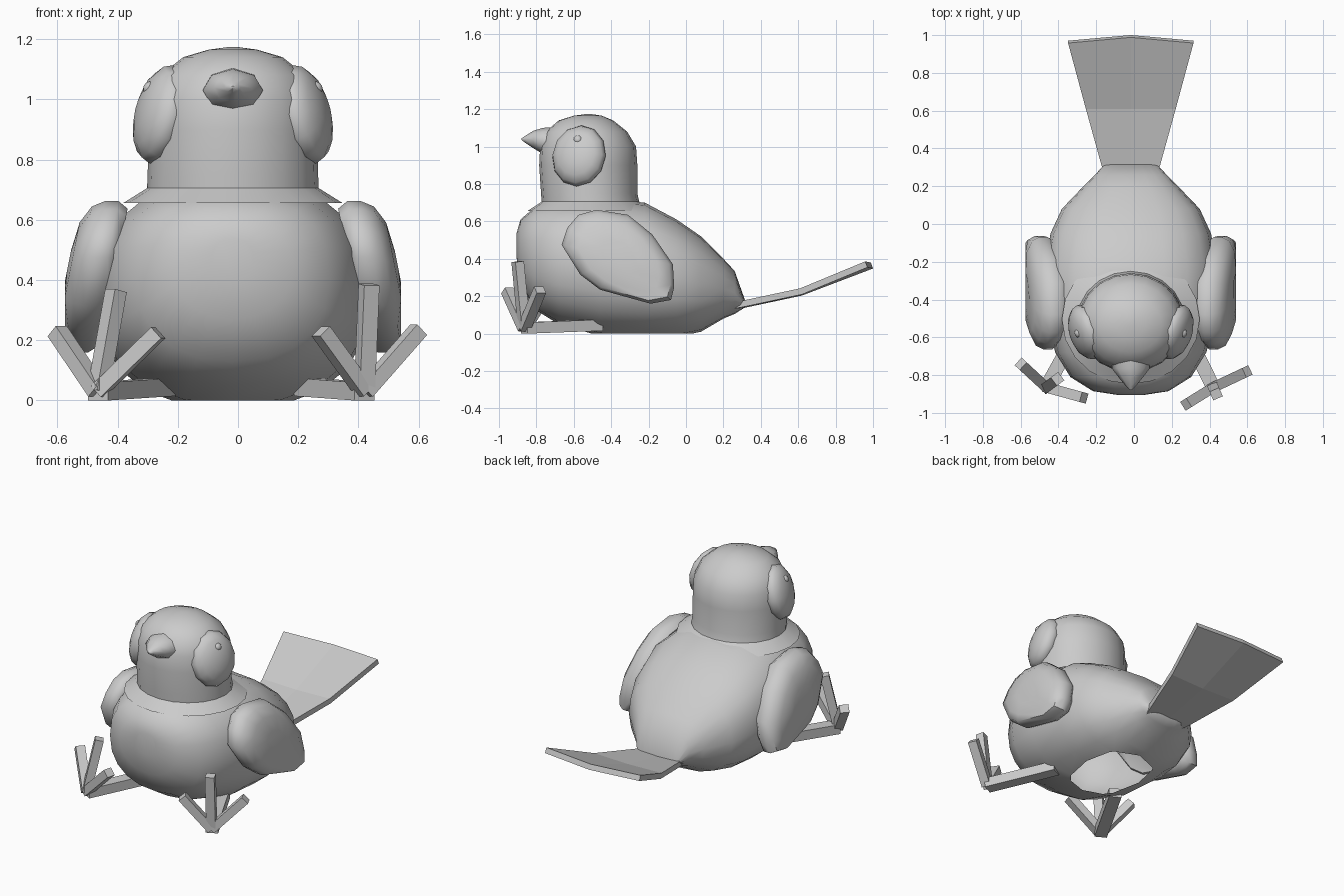
import bpy, bmesh, math
from mathutils import Vector, Matrix

if "Cube" in bpy.data.objects:
    bpy.data.objects.remove(bpy.data.objects["Cube"])

CX = -0.017  # symmetry plane of the bird


def finish(name, bm, angle=40):
    bmesh.ops.recalc_face_normals(bm, faces=bm.faces)
    me = bpy.data.meshes.new(name)
    bm.to_mesh(me)
    bm.free()
    ob = bpy.data.objects.new(name, me)
    bpy.context.collection.objects.link(ob)
    bpy.ops.object.select_all(action='DESELECT')
    ob.select_set(True)
    bpy.context.view_layer.objects.active = ob
    if angle:
        bpy.ops.object.shade_smooth_by_angle(angle=math.radians(angle))
    return ob


def loft(name, rings, angle=40, cuts=(), cap_start=True):
    bm = bmesh.new()
    vs = [[bm.verts.new(p) for p in r] for r in rings]
    n = len(rings[0])
    for a, b in zip(vs, vs[1:]):
        for i in range(n):
            bm.faces.new((a[i], a[(i + 1) % n], b[(i + 1) % n], b[i]))
    if cap_start:
        bm.faces.new(vs[0])
    bm.faces.new(vs[-1])
    for z, up in cuts:  # slice off everything beyond height z
        bmesh.ops.bisect_plane(bm, geom=bm.verts[:] + bm.edges[:] + bm.faces[:],
                               plane_co=(0, 0, z), plane_no=(0, 0, up), clear_outer=True)
    return finish(name, bm, angle)


def spow(v, e):
    return math.copysign(abs(v) ** (2 / e), v)


def y_ring(y, z0, z1, hx, n=20, e_top=2.0, e_low=2.0):
    # upright cross-section at y
    pts = []
    for i in range(n):
        t = 2 * math.pi * i / n
        s, c = math.sin(t), math.cos(t)
        e = e_top if s > 0 else e_low
        pts.append((CX + hx * spow(c, e), y, (z0 + z1) / 2 + (z1 - z0) / 2 * spow(s, e)))
    return pts


def z_ring(z, y0, y1, hx, n=20):
    # level cross-section at z
    return [(CX + hx * math.cos(2 * math.pi * i / n),
             (y0 + y1) / 2 + (y1 - y0) / 2 * math.sin(2 * math.pi * i / n), z) for i in range(n)]


# Body, from breast to rump, open underneath and at the neck
body = [(-.905, .40, .54, .07), (-.885, .27, .61, .20), (-.81, .13, .675, .32),
        (-.68, .05, .707, .40), (-.46, -.012, .725, .455), (-.22, -.03, .70, .455),
        (-.05, -.018, .61, .425), (.08, .01, .52, .365), (.20, .08, .40, .25),
        (.26, .105, .335, .19), (.315, .14, .18, .14)]
loft("body", [y_ring(*r, e_top=2.5 if r[0] > -.85 else 2.1, e_low=2.3 if r[0] > -.85 else 2.1)
              for r in body], 70, cuts=((0, -1), (.705, 1)))

# Head with neck and sloping shoulders
head = [(.655, -.848, -.16, .365), (.705, -.772, -.25, .285), (.75, -.775, -.26, .283),
        (.90, -.785, -.26, .28),
        (1.0, -.78, -.267, .275), (1.08, -.75, -.315, .24), (1.14, -.68, -.39, .165),
        (1.165, -.60, -.45, .08), (1.173, -.54, -.50, .02)]
loft("head", [z_ring(*r) for r in head], 40, cap_start=False)

# Beak
beak = [(-.70, .955, 1.105, .10), (-.765, .96, 1.10, .10), (-.815, .99, 1.085, .062),
        (-.86, 1.02, 1.057, .025), (-.88, 1.036, 1.044, .005)]
loft("beak", [y_ring(*r, n=8) for r in beak], 50)

# Wing outline (y, z) swept outwards with changing size, leaning in at the top
outline = [(-.665, .475), (-.635, .565), (-.575, .635), (-.48, .662), (-.31, .635),
           (-.18, .53), (-.07, .37), (-.063, .25), (-.08, .18), (-.19, .16),
           (-.46, .235), (-.565, .315)]
wing_steps = [(.9, -.065), (1, -.03), (1, .015), (.93, .055), (.72, .085), (.35, .095)]
for side, label in ((1, "right"), (-1, "left")):
    rings = []
    for s, d in wing_steps:
        ring = []
        for y, z in outline:
            yy, zz = -.36 + (y + .36) * s, .41 + (z - .41) * s
            ring.append((CX + side * min(.46 + d + .2 * (.41 - zz), .558), yy, zz))
        rings.append(ring)
    loft(label + "_wing", rings, 50)

    # Cheek patch and eye
    for part, pos, rad, tilt, yaw, seg in (
            ("cheek", (.238, -.572, .95), (.08, .15, .168), 14, 18, 12),
            ("eye", (.272, -.577, 1.035), (.026, .026, .026), 0, 0, 10)):
        bm = bmesh.new()
        bmesh.ops.create_uvsphere(bm, u_segments=seg, v_segments=8, radius=1)
        m = (Matrix.Translation((CX + side * pos[0], pos[1], pos[2]))
             @ Matrix.Rotation(math.radians(-yaw * side), 4, 'Z')
             @ Matrix.Rotation(math.radians(-tilt * side), 4, 'Y')
             @ Matrix.Diagonal((*rad, 1)) @ Matrix.Rotation(math.pi / 2, 4, 'Y'))
        bmesh.ops.transform(bm, matrix=m, verts=bm.verts)
        finish(label + "_" + part, bm, 50)

# Tail, a fan-shaped sheet that sweeps upwards, thickened
bm = bmesh.new()
rows = []
for y, z, hx, bow in ((.24, .165, .13, 0), (.31, .178, .155, 0), (.61, .242, .238, 0),
                      (.958, .386, .332, .03)):
    rows.append([bm.verts.new((CX + k * hx, y + bow * (1 - abs(k)), z - .006 * (1 - abs(k))))
                 for k in (-1, 0, 1)])
for a, b in zip(rows, rows[1:]):
    for i in range(2):
        bm.faces.new((a[i], a[i + 1], b[i + 1], b[i]))
tail = finish("tail", bm, 0)
mod = tail.modifiers.new("thickness", 'SOLIDIFY')
mod.thickness = .034
mod.offset = -1 if tail.data.polygons[0].normal.z > 0 else 1


def beam(bm, a, b, w, h):
    a, b = Vector(a), Vector(b)
    d = b - a
    m = (Matrix.Translation((a + b) / 2) @ d.to_track_quat('Y', 'Z').to_matrix().to_4x4()
         @ Matrix.Diagonal((w, d.length, h, 1)))
    bmesh.ops.create_cube(bm, size=1, matrix=m)


# Legs lying on the ground, each with three raised toes
feet = {"right": ((.22, -.46, .045), (.42, -.865, .03),
                  [(.60, -.78, .235), (.275, -.955, .23), (.435, -.90, .385)]),
        "left": ((-.24, -.46, .045), (-.465, -.865, .03),
                 [(-.60, -.74, .23), (-.265, -.92, .225), (-.405, -.82, .365)])}
for label, (hip, heel, toes) in feet.items():
    bm = bmesh.new()
    beam(bm, hip, heel, .075, .06)
    for tip in toes:
        beam(bm, heel, tip, .055, .05)
    finish(label + "_foot", bm, 0)
